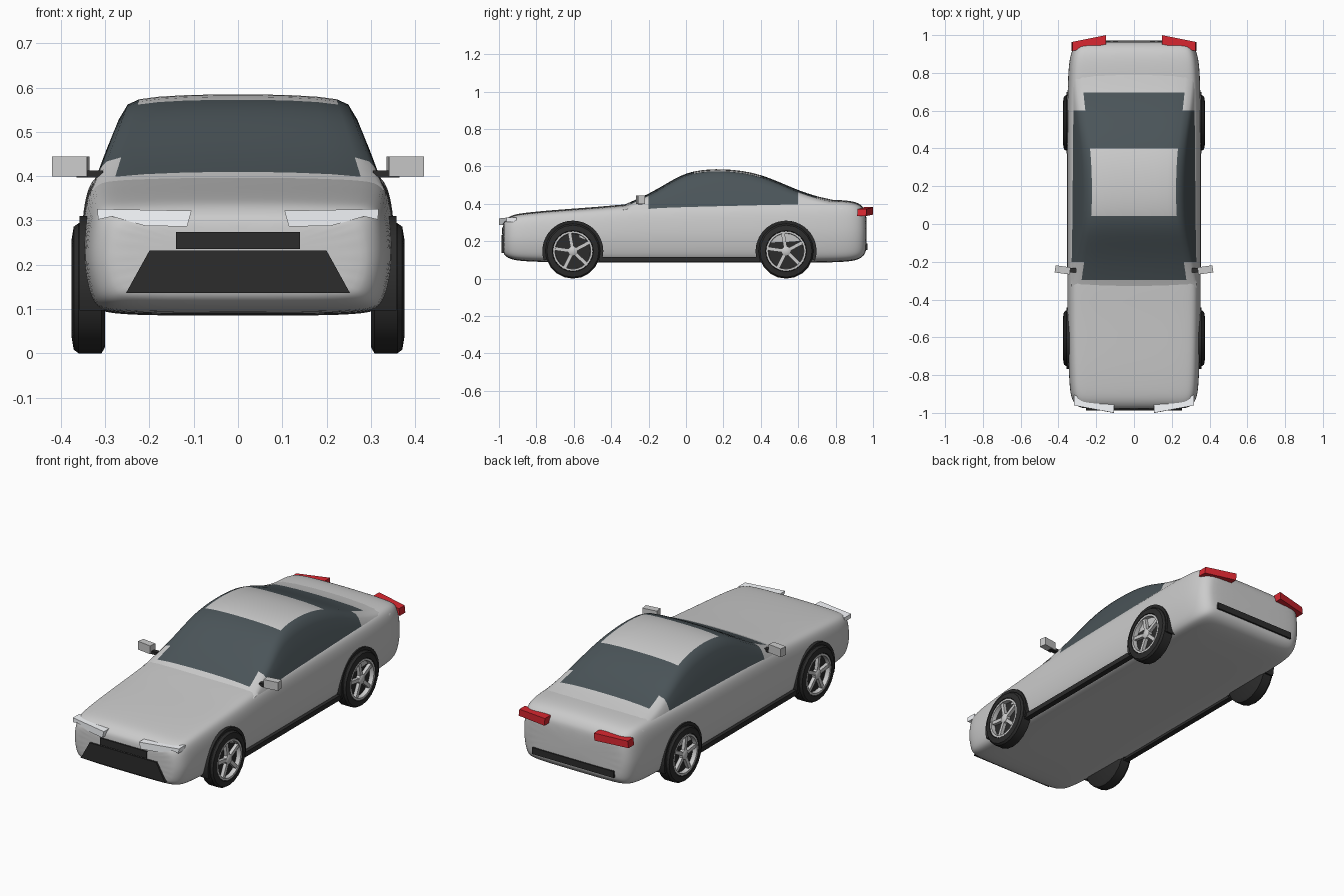
import bpy, bmesh
from math import sin, cos, pi, radians
from mathutils import Matrix, Vector

if "Cube" in bpy.data.objects:
    bpy.data.objects.remove(bpy.data.objects["Cube"])


def material(name, rgb):
    m = bpy.data.materials.new(name)
    m.diffuse_color = (*rgb, 1)
    m.use_nodes = True
    m.node_tree.nodes["Principled BSDF"].inputs["Base Color"].default_value = m.diffuse_color
    return m


GLASS = material("dark_glass", (0.07, 0.09, 0.1))
BLACK = material("black_trim", (0.025, 0.025, 0.025))
RED = material("red_lens", (0.7, 0.02, 0.03))
WHITE = material("clear_lens", (0.95, 0.97, 1.0))


def finish(name, bm, mat=None, mirror=False, angle=35, subsurf=0):
    bmesh.ops.remove_doubles(bm, verts=bm.verts, dist=1e-5)
    bmesh.ops.recalc_face_normals(bm, faces=bm.faces)
    me = bpy.data.meshes.new(name)
    bm.to_mesh(me)
    bm.free()
    ob = bpy.data.objects.new(name, me)
    bpy.context.collection.objects.link(ob)
    if mat:
        me.materials.append(mat)
    bpy.ops.object.select_all(action='DESELECT')
    ob.select_set(True)
    bpy.context.view_layer.objects.active = ob
    bpy.ops.object.shade_smooth_by_angle(angle=radians(angle))
    if mirror:
        ob.modifiers.new("mirror", 'MIRROR').use_clip = False
    if subsurf:
        s = ob.modifiers.new("smooth", 'SUBSURF')
        s.levels = s.render_levels = subsurf
    return ob


def skin(bm, rings, closed):
    """Join equal rings of points with quads; return faces by (ring, segment)."""
    vs = [[bm.verts.new(p) for p in r] for r in rings]
    n = len(vs[0])
    faces = {}
    for i in range(len(vs) - 1):
        for j in range(n if closed else n - 1):
            k = (j + 1) % n
            faces[i, j] = bm.faces.new((vs[i][j], vs[i][k], vs[i + 1][k], vs[i + 1][j]))
    return vs, faces


def lathe(name, profile, y, z, n, mat=None, start=0, end=360):
    """Turn an (x, radius) profile about the wheel axle."""
    full = end - start == 360
    bm = bmesh.new()
    rings = []
    for i in range(n + 1):
        a = radians(start + (end - start) * i / n)
        rings.append([(x, y + r * cos(a), z + r * sin(a)) for x, r in profile])
    vs, _ = skin(bm, rings, not full)
    if not full:
        bm.faces.new(vs[0])
        bm.faces.new(vs[-1])
    return finish(name, bm, mat, mirror=True)


def prism(name, outline, y_of_x, depth, mat, mirror=False):
    """Extrude an (x, z) outline in y, front face following y_of_x."""
    bm = bmesh.new()
    rings = [[(x, y_of_x(x) + d, z) for x, z in outline] for d in (0, depth)]
    vs, _ = skin(bm, rings, True)
    bm.faces.new(vs[0])
    bm.faces.new(vs[1])
    return finish(name, bm, mat, mirror, angle=20)


def box(bm, centre, size, rot=Matrix()):
    bmesh.ops.create_cube(bm, size=1, matrix=Matrix.Translation(centre) @ rot @ Matrix.Diagonal((*size, 1)))


# lower body: stations of y, half width, bottom, top
stations = [(-.98, .265, .14, .295), (-.967, .30, .12, .315), (-.935, .33, .102, .34),
            (-.87, .343, .092, .352), (-.7, .349, .087, .368), (-.45, .354, .085, .385),
            (-.28, .355, .085, .403), (0, .355, .085, .41), (.35, .355, .085, .415),
            (.62, .355, .085, .42), (.8, .35, .087, .422), (.88, .342, .092, .417),
            (.93, .325, .104, .402), (.955, .298, .128, .372), (.966, .26, .155, .345)]
section = [(0, 0), (.5, 0), (.83, .012), (.925, .06), (.965, .18), (.99, .34), (1, .5),
           (.985, .72), (.955, .87), (.90, .955), (.78, .98), (.4, .997), (0, 1)]
outline = section + [(-u, v) for u, v in section[-2:0:-1]]
bm = bmesh.new()
vs, _ = skin(bm, [[(u * w, y, b + v * (t - b)) for u, v in outline] for y, w, b, t in stations], True)
bm.faces.new(vs[0])
bm.faces.new(vs[-1])
finish("car_body", bm, angle=80, subsurf=2)

# cabin: roof line as (y, z), sides lean inwards with height
roof_line = [(-.34, .392), (-.31, .404), (-.2, .452), (-.1, .511), (-.03, .552), (.04, .575),
             (.12, .585), (.2, .586), (.3, .578), (.4, .556), (.5, .517), (.6, .472),
             (.7, .439), (.78, .423), (.84, .41)]


def lean(z):
    return .32 - .375 * (z - .4)


bm = bmesh.new()
rings = []
for y, zt in roof_line:
    half = [(lean(.37), .37), (lean(zt - .03), zt - .03), (lean(zt) - .012, zt - .009),
            (.12, zt - .001), (0, zt)]
    rings.append([(x, y, z) for x, z in half] + [(-x, y, z) for x, z in half[-2::-1]])
_, faces = skin(bm, rings, False)
for (i, j), f in faces.items():
    mid = (roof_line[i][0] + roof_line[i + 1][0]) / 2
    if j in (0, 1, 6, 7):
        dark = -.2 < mid < .6
    else:
        dark = -.31 < mid < .04 or .4 < mid < .7
    f.material_index = int(dark)
cabin = finish("cabin", bm, angle=80, subsurf=1)
paint = bpy.data.materials.new("paint")
cabin.data.materials.append(paint)
cabin.data.materials.append(GLASS)

# wheels, one pair per axle
HUB = .147
for label, y in (("front", -.605), ("rear", .535)):
    lathe(label + "_tyres", [(.30, 0), (.30, .132), (.308, HUB), (.36, HUB), (.371, .139),
                             (.376, .11), (.35, .105), (.35, 0)], y, HUB, 20, BLACK)
    lathe(label + "_rims", [(.348, .107), (.374, .107), (.374, .096), (.348, .094)], y, HUB, 24)
    lathe(label + "_hubs", [(.345, .026), (.37, .026), (.375, .018), (.375, 0)], y, HUB, 12)
    bm = bmesh.new()
    for k in range(5):
        turn = Matrix.Rotation(radians(72 * k + 10), 4, 'X')
        box(bm, Vector((.36, y, HUB)) + turn @ Vector((0, 0, .058)), (.018, .019, .084), turn)
    finish(label + "_spokes", bm, mirror=True)
    # arch liner around the upper wheel
    lathe(label + "_wheel_arches", [(.30, .14), (.353, .14), (.358, .163), (.30, .163)],
          y, HUB, 24, BLACK, -18, 198)

# side sills
bm = bmesh.new()
box(bm, (.335, -.035, .103), (.03, .86, .026))
finish("side_sills", bm, BLACK, mirror=True)

# lights
prism("headlights", [(.115, .286), (.105, .322), (.318, .326), (.316, .302), (.285, .309), (.21, .288)],
      lambda x: -1 + max(0, x - .11) * .19, .055, WHITE, True)
prism("tail_lights", [(.15, .342), (.147, .382), (.325, .372), (.33, .335)],
      lambda x: .952 - (x - .147) * .2, .048, RED, True)

# grilles and rear bumper strip
prism("upper_grille", [(-.14, .236), (.14, .236), (.14, .274), (-.14, .274)], lambda x: -.985, .03, BLACK)
prism("lower_grille", [(-.253, .136), (.253, .136), (.2, .232), (-.2, .232)], lambda x: -.987, .04, BLACK)
prism("rear_strip", [(-.245, .153), (.245, .153), (.245, .188), (-.245, .188)], lambda x: .935, .036, BLACK)

# door mirrors
bm = bmesh.new()
box(bm, (.378, -.243, .422), (.08, .038, .045), Matrix.Rotation(radians(8), 4, 'Z'))
finish("door_mirrors", bm, mirror=True)
bm = bmesh.new()
box(bm, (.335, -.245, .405), (.06, .025, .016))
finish("mirror_stalks", bm, BLACK, mirror=True)
